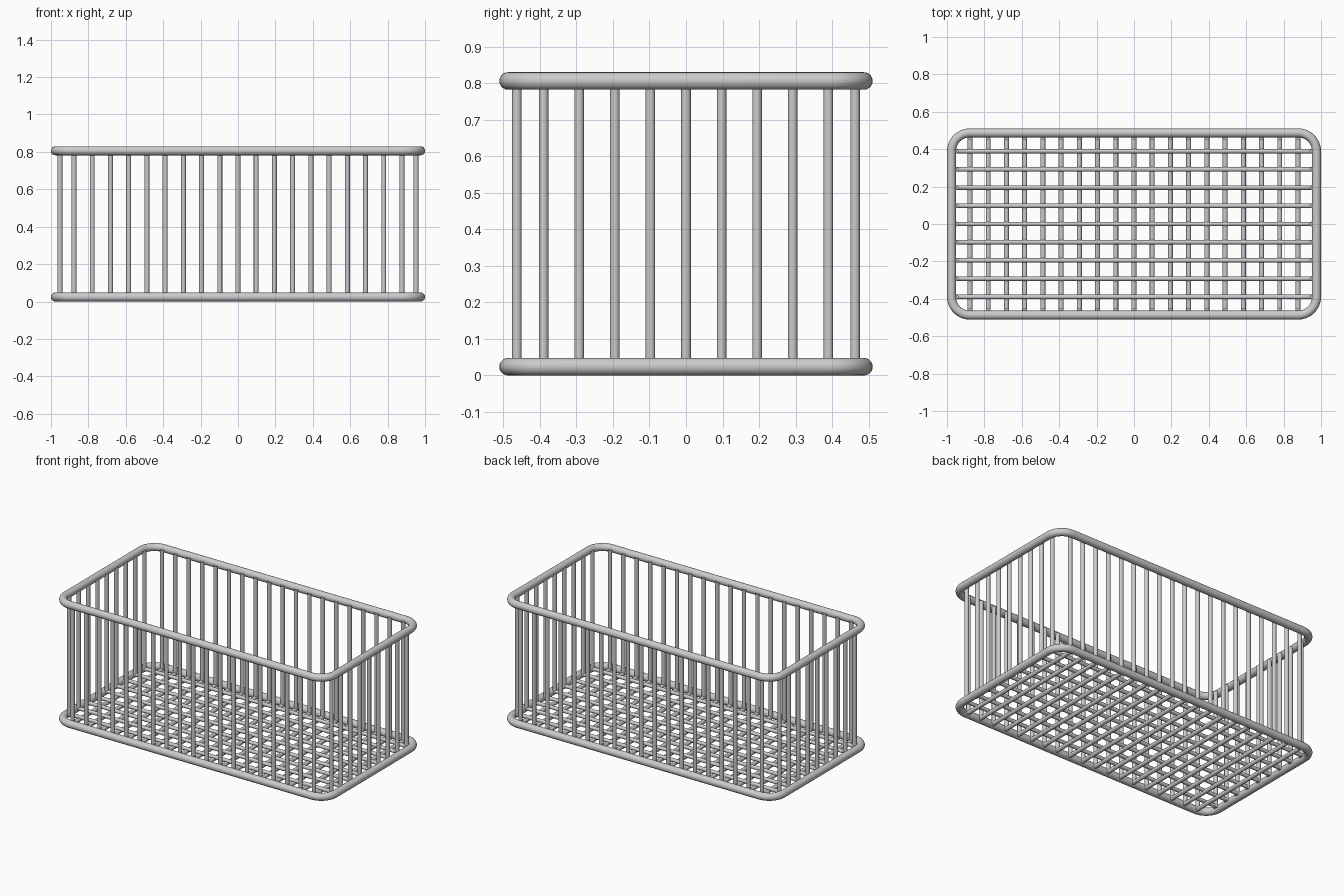
import bpy, bmesh
from math import sin, cos, pi
from mathutils import Vector

if "Cube" in bpy.data.objects:
    bpy.data.objects.remove(bpy.data.objects["Cube"])

RX, RY, RC, RT = 0.976, 0.487, 0.098, 0.024   # ring half sizes, corner radius, tube radius
PITCH, WIRE = 0.0974, 0.0132                  # bar spacing and radius
WX, WY = 0.952, 0.463                         # wall planes, just inside the rings
Z0, Z1 = RT, 0.806                            # ring heights


def finish(name, bm):
    bmesh.ops.recalc_face_normals(bm, faces=bm.faces)
    me = bpy.data.meshes.new(name)
    bm.to_mesh(me)
    bm.free()
    ob = bpy.data.objects.new(name, me)
    bpy.context.collection.objects.link(ob)
    bpy.ops.object.select_all(action='DESELECT')
    ob.select_set(True)
    bpy.context.view_layer.objects.active = ob
    bpy.ops.object.shade_smooth_by_angle()
    return ob


def ring(name, z, steps=10, sides=20):
    """Round tube swept along a rounded rectangle."""
    bm = bmesh.new()
    loops = []
    for q, (sx, sy) in enumerate([(1, 1), (-1, 1), (-1, -1), (1, -1)]):
        for i in range(steps + 1):
            a = (q + i / steps) * pi / 2
            n = Vector((cos(a), sin(a), 0))
            c = Vector((sx * (RX - RC), sy * (RY - RC), z)) + n * RC
            loops.append([bm.verts.new(c + RT * (n * cos(t) + Vector((0, 0, sin(t)))))
                          for t in (2 * pi * k / sides for k in range(sides))])
    for i, a in enumerate(loops):
        b = loops[(i + 1) % len(loops)]
        for k in range(sides):
            m = (k + 1) % sides
            bm.faces.new((a[k], b[k], b[m], a[m]))
    finish(name, bm)


def bars(name, segments, radius, sides=16):
    """A set of straight round bars between pairs of points."""
    bm = bmesh.new()
    for p, q in segments:
        p, q = Vector(p), Vector(q)
        d = q - p
        mat = d.to_track_quat('Z', 'Y').to_matrix().to_4x4()
        mat.translation = (p + q) / 2
        bmesh.ops.create_cone(bm, cap_ends=True, segments=sides, radius1=radius,
                              radius2=radius, depth=d.length, matrix=mat)
    finish(name, bm)


xs = [i * PITCH for i in range(-9, 10)]
ys = [i * PITCH for i in range(-4, 5)]

# Rims
ring("bottom_rim", Z0)
ring("top_rim", Z1)

# Upright wall bars
for name, s in (("front", -1), ("back", 1)):
    bars(name + "_wall_bars", [((x, s * WY, 0.015), (x, s * WY, Z1)) for x in xs], WIRE)
for name, s in (("left", -1), ("right", 1)):
    bars(name + "_wall_bars", [((s * WX, y, 0.02), (s * WX, y, Z1)) for y in ys], WIRE)

# Floor grid: cross bars below, long bars above
bars("floor_cross_bars", [((x, -WY - 0.01, 0.019), (x, WY + 0.01, 0.019)) for x in xs], WIRE)
bars("floor_long_bars", [((-WX, y, 0.033), (WX, y, 0.033)) for y in ys], 0.012)
